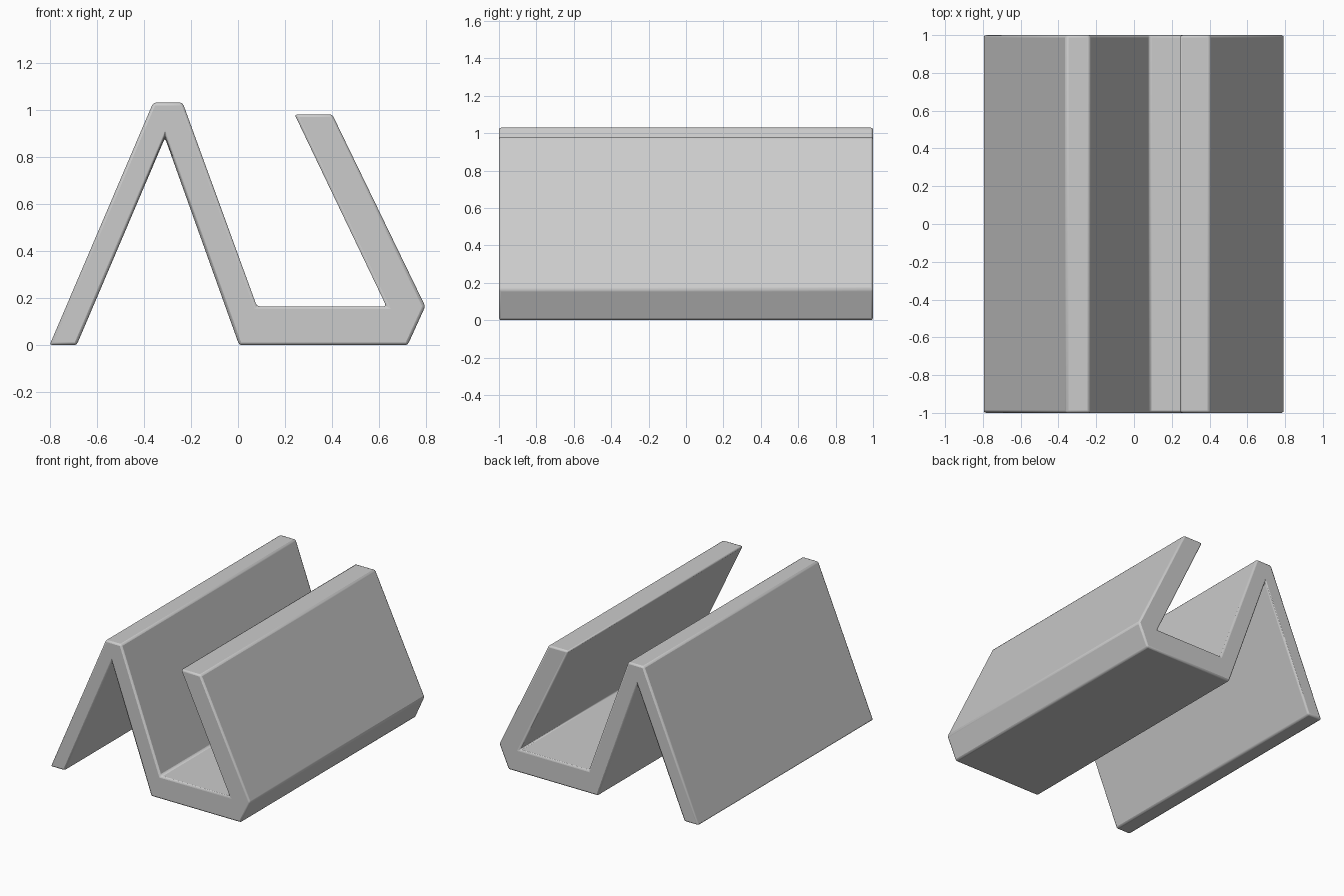
import bpy
import bmesh
import math

cube = bpy.data.objects.get("Cube")
if cube:
    bpy.data.objects.remove(cube, do_unlink=True)

grey = bpy.data.materials.new("plain grey")
grey.use_nodes = True
colour = (0.6, 0.6, 0.6, 1)
grey.diffuse_color = colour
grey.node_tree.nodes["Principled BSDF"].inputs["Base Color"].default_value = colour

# Cross-section of the folded stand: back leg, ridge, tray and front lip
PROFILE = [(-0.8, 0), (-0.36, 1.03), (-0.235, 1.03), (0.08, 0.165),
           (0.63, 0.165), (0.24, 0.98), (0.4, 0.98), (0.795, 0.165),
           (0.72, 0), (0.005, 0), (-0.31, 0.88), (-0.685, 0)]
DEPTH = 2.0

# Extrude the section along the depth
bm = bmesh.new()
face = bm.faces.new([bm.verts.new((x, -DEPTH / 2, z)) for x, z in PROFILE])
result = bmesh.ops.extrude_face_region(bm, geom=[face])
verts = [v for v in result["geom"] if isinstance(v, bmesh.types.BMVert)]
bmesh.ops.translate(bm, verts=verts, vec=(0, DEPTH, 0))
bmesh.ops.recalc_face_normals(bm, faces=bm.faces)
mesh = bpy.data.meshes.new("folded_stand")
bm.to_mesh(mesh)
bm.free()
mesh.materials.append(grey)
stand = bpy.data.objects.new("folded_stand", mesh)
bpy.context.collection.objects.link(stand)

# Softened edges
bevel = stand.modifiers.new("soft_edges", 'BEVEL')
bevel.width = 0.012
bevel.segments = 2
bevel.limit_method = 'ANGLE'
bevel.angle_limit = math.radians(20)

bpy.context.view_layer.objects.active = stand
stand.select_set(True)
bpy.ops.object.shade_smooth_by_angle(angle=math.radians(40))
